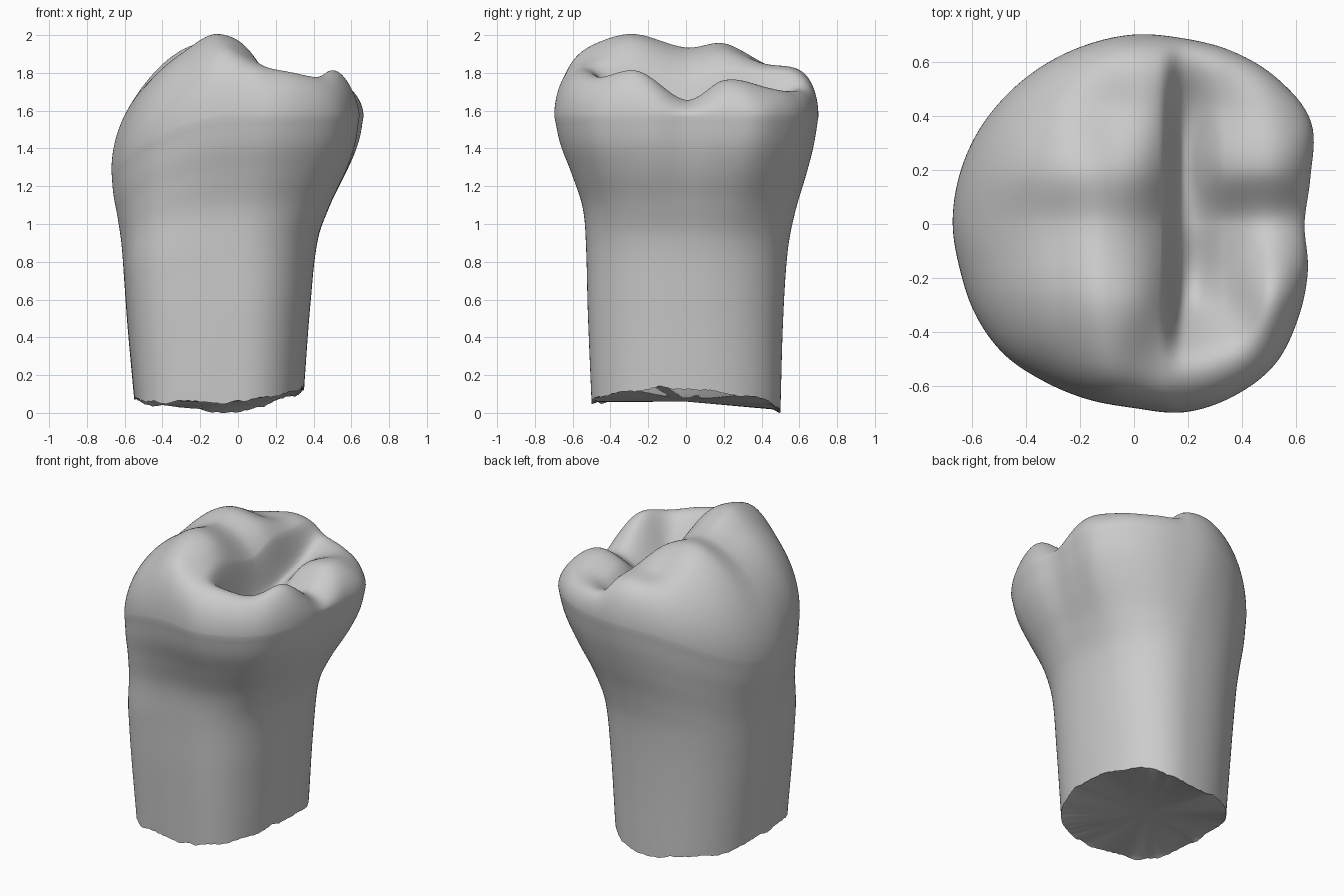
import bpy, bmesh, random
from math import sin, cos, pi, radians

if "Cube" in bpy.data.objects:
    bpy.data.objects.remove(bpy.data.objects["Cube"])
random.seed(4)

SEGMENTS, SIDE_RINGS, TOP_RINGS = 192, 44, 80
POLE_X = .1

# Crown outline: radius in hundredths, every 15 degrees from +x
OUTLINE = [63, 67.5, 75.5, 75.5, 73.5, 71, 70, 68.5, 67.5, 67, 67, 67,
           67, 66.5, 67.5, 68, 67, 67, 68, 72, 73.5, 73.5, 70, 66.5]

# Half widths from the broken root end up to the widest line of the crown
LEVELS = [0, .32, .55, .68, .8, .9, 1]
RIGHT = [.55, .585, .605, .617, .638, .66, .67]
LEFT = [.35, .385, .425, .5, .59, .645, .67]
FRONT = [.5, .52, .53, .55, .61, .667, .7]
BACK = [.5, .515, .54, .58, .635, .675, .7]

# Chewing surface: height above 1.5 in hundredths, one row along y per x
ROWS_X = [-.67, -.3, -.1, .1, .18, .33, .5, .67]
ROWS_Y = [-.7, -.5, -.27, 0, .2, .45, .7]
HEIGHTS = [[24, 24, 24, 23, 24, 24, 24],
           [42, 42, 43, 39, 44, 38, 39],
           [56, 51, 51, 43, 45, 36, 46],
           [47, 39, 36, 28, 33, 33, 42],
           [42, 34, 4, 5, 8, 16, 38],
           [41, 34, 11, 9, 21, 21, 35],
           [40, 36, 36, 17, 28, 27, 32],
           [35, 35, 36, 15, 27, 24, 29]]


def smooth(xs, ys, x):
    """Cubic curve through the points (xs, ys)."""
    x = min(max(x, xs[0]), xs[-1])
    i = max(k for k in range(len(xs) - 1) if xs[k] <= x)

    def slope(k):
        a, b = max(k - 1, 0), min(k + 1, len(xs) - 1)
        return (ys[b] - ys[a]) / (xs[b] - xs[a])
    w = xs[i + 1] - xs[i]
    t = (x - xs[i]) / w
    ease = t * t * (3 - 2 * t)
    return (ys[i] * (1 - ease) + ys[i + 1] * ease
            + w * t * (1 - t) * (slope(i) * (1 - t) - slope(i + 1) * t))


def crown_height(x, y):
    column = [smooth(ROWS_Y, row, y) for row in HEIGHTS]
    return 1.5 + smooth(ROWS_X, column, x) / 100


def rim_height(a):
    return 1.57 - .29 * max(0, -cos(a)) ** 2


def root_end(a):
    return .035 + .07 * cos(a) ** 2 + .03 * cos(a) - .02 * sin(a)


def side_point(a, radius, s, widths):
    """Blend a rounded root section, fuller at front right, into the crown."""
    c, d = cos(a), sin(a)
    n = 2.25 + (2.2 * c * d if c < 0 and d < 0 else 0)
    root = (abs(c) ** n + abs(d) ** n) ** (-1 / n)
    k = min(max((s - .5) / .5, 0), 1)
    k = k * k * (3 - 2 * k)
    nx = c * (root * (1 - k) + radius / .67 * k)
    ny = d * (root * (1 - k) + radius / .7 * k)
    right, left, front, back = widths
    x = nx * (left if nx > 0 else right)
    y = ny * (back if ny > 0 else front)
    return x, y


angles = [2 * pi * i / SEGMENTS for i in range(SEGMENTS)]
steps = [radians(15 * k) for k in range(-2, 27)]
wrapped = [OUTLINE[k % 24] / 100 for k in range(-2, 27)]
radii = [smooth(steps, wrapped, a) for a in angles]

# Ragged break: coarse chips with a little fine grit
chips = [random.uniform(-.014, .014) for _ in range(SEGMENTS // 4)]
ragged = []
for i in range(SEGMENTS):
    f = i % 4 / 4
    chip = chips[i // 4] * (1 - f) + chips[(i // 4 + 1) % len(chips)] * f
    ragged.append(chip + random.uniform(-.003, .003))

bm = bmesh.new()
rings = []

# Root and flaring crown wall
for k in range(SIDE_RINGS + 1):
    s = k / SIDE_RINGS
    widths = [smooth(LEVELS, side, s) for side in (RIGHT, LEFT, FRONT, BACK)]
    ring = []
    for i, a in enumerate(angles):
        x, y = side_point(a, radii[i], s, widths)
        low = root_end(a)
        z = low + s * (rim_height(a) - low)
        if k == 0:
            z = max(0, z + ragged[i])
        ring.append(bm.verts.new((x, y, z)))
    rings.append(ring)

# Cusps and central pit
rim = [v.co.copy() for v in rings[-1]]
for k in range(1, TOP_RINGS):
    t = cos(pi / 2 * k / TOP_RINGS)
    rounding = (1 - t ** 5) ** .5
    ring = []
    for p in rim:
        x, y = POLE_X + t * (p.x - POLE_X), t * p.y
        z = p.z + (crown_height(x, y) - p.z) * rounding
        ring.append(bm.verts.new((x, y, z)))
    rings.append(ring)

# Even inner border of the broken root end
border = [bm.verts.new((v.co.x * .94 - .006, v.co.y * .94, root_end(a) + .006))
          for v, a in zip(rings[0], angles)]
rings.insert(0, border)

for lower, upper in zip(rings, rings[1:]):
    for i in range(SEGMENTS):
        j = (i + 1) % SEGMENTS
        bm.faces.new((lower[i], lower[j], upper[j], upper[i]))

# Close the pit centre and the broken root end
pit = bm.verts.new((POLE_X, 0, crown_height(POLE_X, 0)))
base = bm.verts.new((-.1, 0, .06))
for i in range(SEGMENTS):
    j = (i + 1) % SEGMENTS
    bm.faces.new((rings[-1][i], rings[-1][j], pit))
    bm.faces.new((border[j], border[i], base))

mesh = bpy.data.meshes.new("molar_tooth")
bm.to_mesh(mesh)
bm.free()
tooth = bpy.data.objects.new("molar_tooth", mesh)
bpy.context.collection.objects.link(tooth)

# Plain grey enamel
enamel = bpy.data.materials.new("grey_enamel")
enamel.use_nodes = True
colour = (.6, .6, .6, 1)
enamel.diffuse_color = colour
enamel.node_tree.nodes["Principled BSDF"].inputs["Base Color"].default_value = colour
mesh.materials.append(enamel)

bpy.ops.object.select_all(action='DESELECT')
tooth.select_set(True)
bpy.context.view_layer.objects.active = tooth
bpy.ops.object.shade_smooth_by_angle(angle=radians(45))
